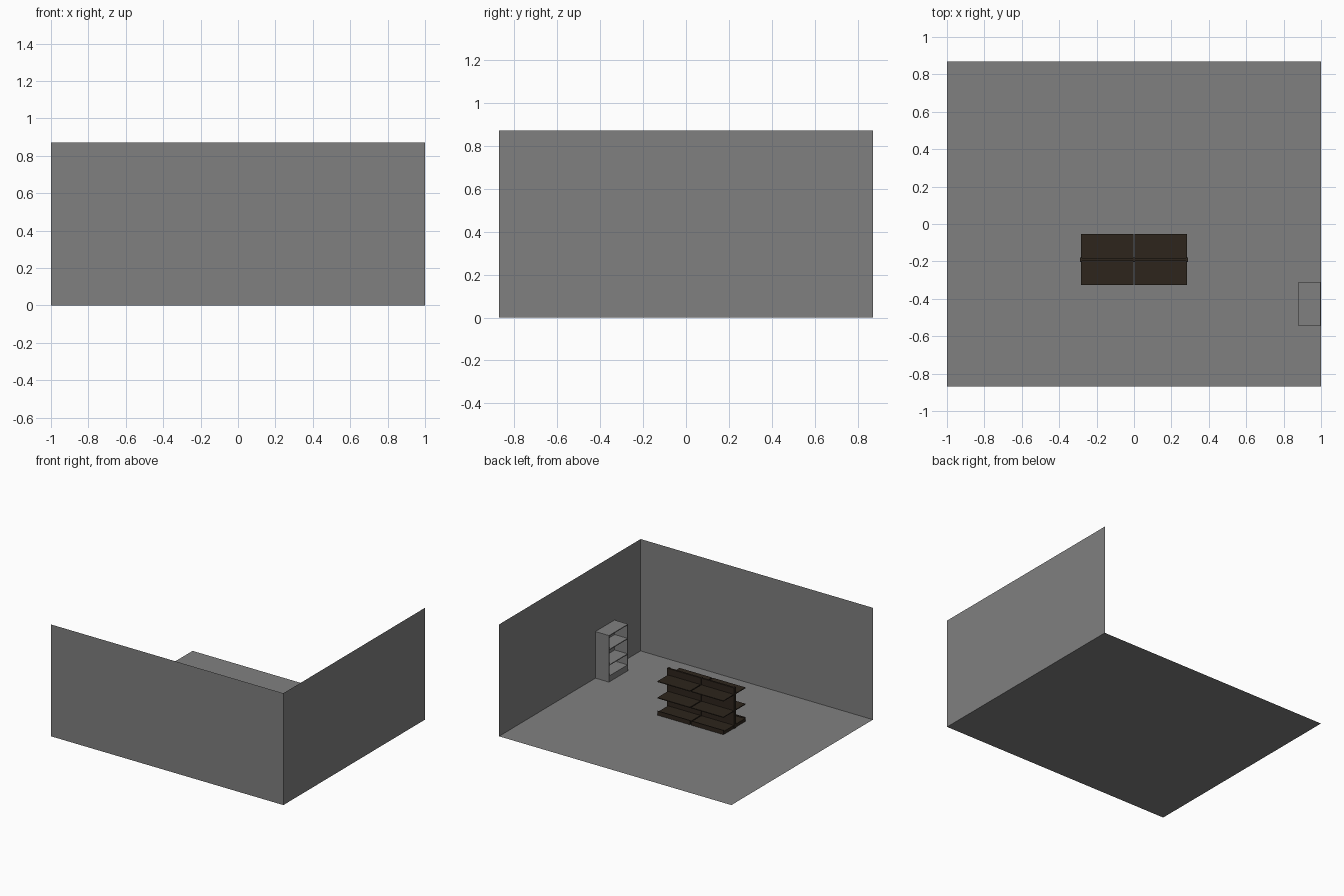
import bpy, bmesh

if "Cube" in bpy.data.objects:
    bpy.data.objects.remove(bpy.data.objects["Cube"])


def material(name, r, g, b):
    m = bpy.data.materials.new(name)
    m.diffuse_color = (r, g, b, 1)
    m.use_nodes = True
    m.node_tree.nodes["Principled BSDF"].inputs["Base Color"].default_value = m.diffuse_color
    return m


brown = material("dark_wood", 0.026, 0.018, 0.0115)
grey = material("mid_grey", 0.216, 0.216, 0.216)


def finish(name, bm, mat):
    me = bpy.data.meshes.new(name)
    bm.to_mesh(me)
    bm.free()
    ob = bpy.data.objects.new(name, me)
    bpy.context.collection.objects.link(ob)
    me.materials.append(mat)
    return ob


def box(name, x, y, z, mat=grey):
    """Box given as (min, max) pairs on each axis."""
    bm = bmesh.new()
    bmesh.ops.create_cube(bm, size=1)
    for v in bm.verts:
        for i, (lo, hi) in enumerate((x, y, z)):
            v.co[i] = hi if v.co[i] > 0 else lo
    return finish(name, bm, mat)


def quad(name, pts):
    bm = bmesh.new()
    bm.faces.new([bm.verts.new(p) for p in pts])
    return finish(name, bm, grey)


# Room: floor and two thin walls
W, D, H = 1.0, 0.87, 0.87
quad("floor", [(-W, -D, 0), (W, -D, 0), (W, D, 0), (-W, D, 0)])
quad("front_wall", [(W, -D, 0), (-W, -D, 0), (-W, -D, H), (W, -D, H)])
quad("right_wall", [(W, D, 0), (W, -D, 0), (W, -D, H), (W, D, H)])

# Bookcase against the right wall, open towards -x
X, Y0, Y1, B, BH, T = (0.88, 0.997), -0.545, -0.31, 0.003, 0.365, 0.006
inner = (Y0 + T, Y1 - T)
box("bookcase_side_front", X, (Y0, Y0 + T), (B, BH))
box("bookcase_side_back", X, (Y1 - T, Y1), (B, BH))
box("bookcase_back", (0.991, 0.997), inner, (B, BH))
box("bookcase_plinth", X, inner, (B, 0.05))
for i, z in enumerate((0.13, 0.25, BH - T)):
    box(f"bookcase_shelf_{i}", X, inner, (z, z + T))

# Double-sided display shelving: uprights on the centre line
CY, GH = -0.19, 0.32
for i, x in enumerate((-0.283, 0, 0.283)):
    box(f"upright_{i}", (x - 0.006, x + 0.006), (CY - 0.012, CY + 0.012), (B, GH), brown)

# Two bays, each with a back panel, tray base and shelves on both sides
for bay, (x0, x1) in enumerate(((-0.284, -0.004), (0.004, 0.284))):
    box(f"back_panel_{bay}", (x0, x1), (CY - 0.007, CY + 0.007), (B, GH - 0.002), brown)
    for s in (-1, 1):
        inside, outside = CY + s * 0.007, CY + s * 0.136
        y = sorted((inside, outside))
        tag = f"{bay}_{'front' if s < 0 else 'back'}"
        box(f"base_{tag}", (x0, x1), y, (B, 0.027), brown)
        box(f"base_lip_{tag}", (x0, x1), sorted((outside - s * 0.006, outside)), (0.027, 0.036), brown)
        for k, z in enumerate((0.14, 0.267)):
            box(f"shelf_{k}_{tag}", (x0, x1), y, (z - 0.006, z), brown)
